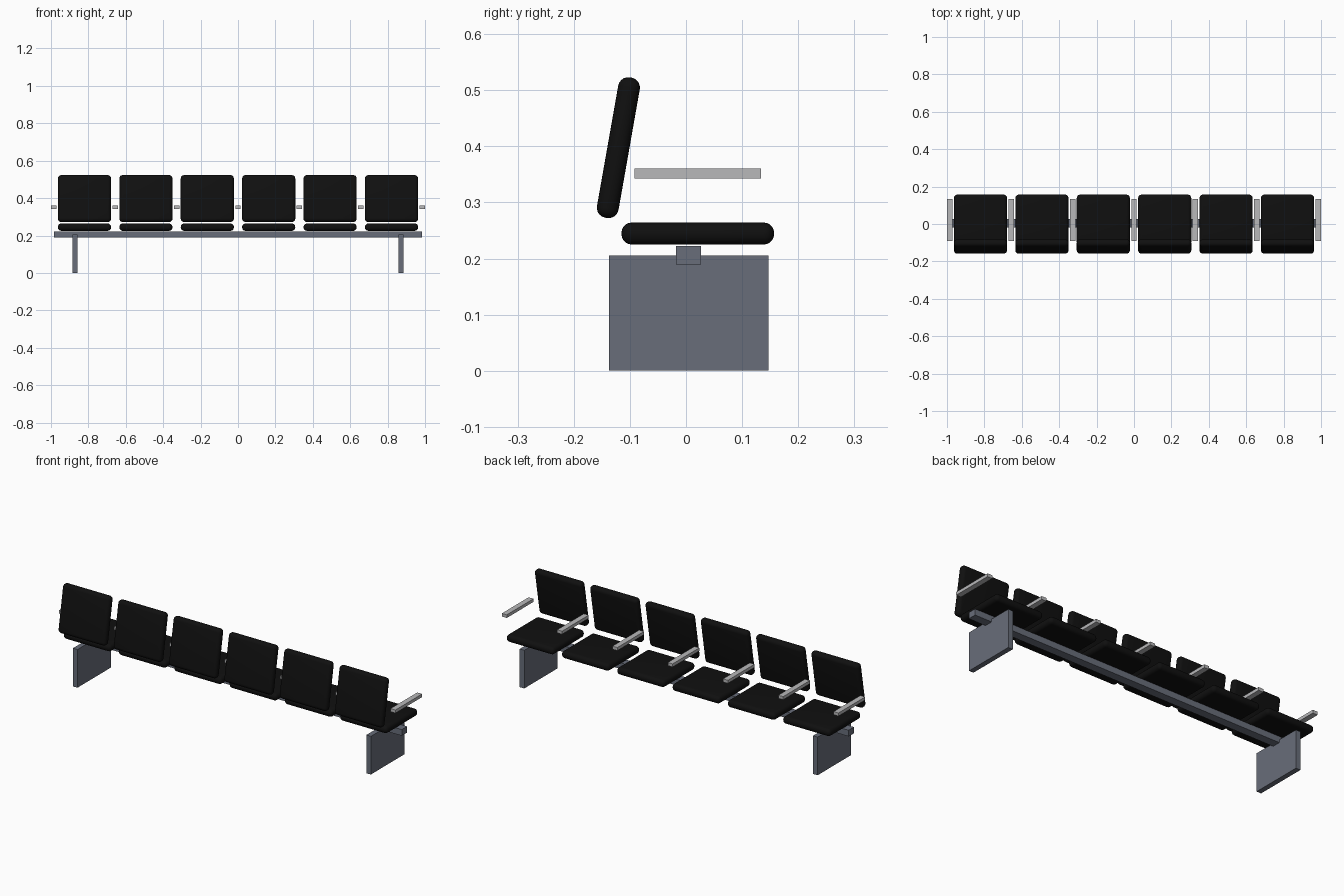
import bpy
from math import radians

cube = bpy.data.objects.get("Cube")
if cube:
    bpy.data.objects.remove(cube, do_unlink=True)


def material(name, rgb):
    m = bpy.data.materials.new(name)
    m.use_nodes = True
    m.diffuse_color = (*rgb, 1)
    m.node_tree.nodes["Principled BSDF"].inputs["Base Color"].default_value = (*rgb, 1)
    return m


black = material("black upholstery", (0.005, 0.005, 0.005))
steel = material("blue grey steel", (0.14, 0.155, 0.195))
silver = material("silver", (0.48, 0.48, 0.49))


def box(name, centre, size, mat, tilt=0, rounding=0):
    bpy.ops.mesh.primitive_cube_add(size=1, location=centre, rotation=(tilt, 0, 0))
    ob = bpy.context.object
    ob.name = name
    ob.scale = size
    bpy.ops.object.transform_apply(location=False, rotation=False, scale=True)
    ob.data.materials.append(mat)
    if rounding:
        bevel = ob.modifiers.new("rounding", "BEVEL")
        bevel.width = rounding
        bevel.segments = 5
        bpy.ops.object.modifier_apply(modifier="rounding")
        bpy.ops.object.shade_smooth_by_angle(angle=radians(35))
    return ob


seats = 6
pitch = 0.3283

# Cushions: one seat pad and one tilted back pad per place
for i in range(seats):
    x = (i - (seats - 1) / 2) * pitch
    box(f"seat_{i + 1}", (x, 0.021, 0.2445), (0.284, 0.272, 0.039), black, rounding=0.018)
    box(f"backrest_{i + 1}", (x, -0.1205, 0.3975), (0.284, 0.039, 0.254), black,
        tilt=radians(-10), rounding=0.018)

# Armrests between and outside the places
for i in range(seats + 1):
    x = (i - seats / 2) * pitch
    box(f"armrest_{i + 1}", (x, 0.021, 0.3515), (0.029, 0.226, 0.017), silver)

# Supporting beam and the two panel legs
box("beam", (0, 0.0045, 0.206), (1.97, 0.045, 0.033), steel)
for side, name in ((1, "left_leg"), (-1, "right_leg")):
    box(name, (side * 0.871, 0.005, 0.1025), (0.027, 0.284, 0.205), steel)
